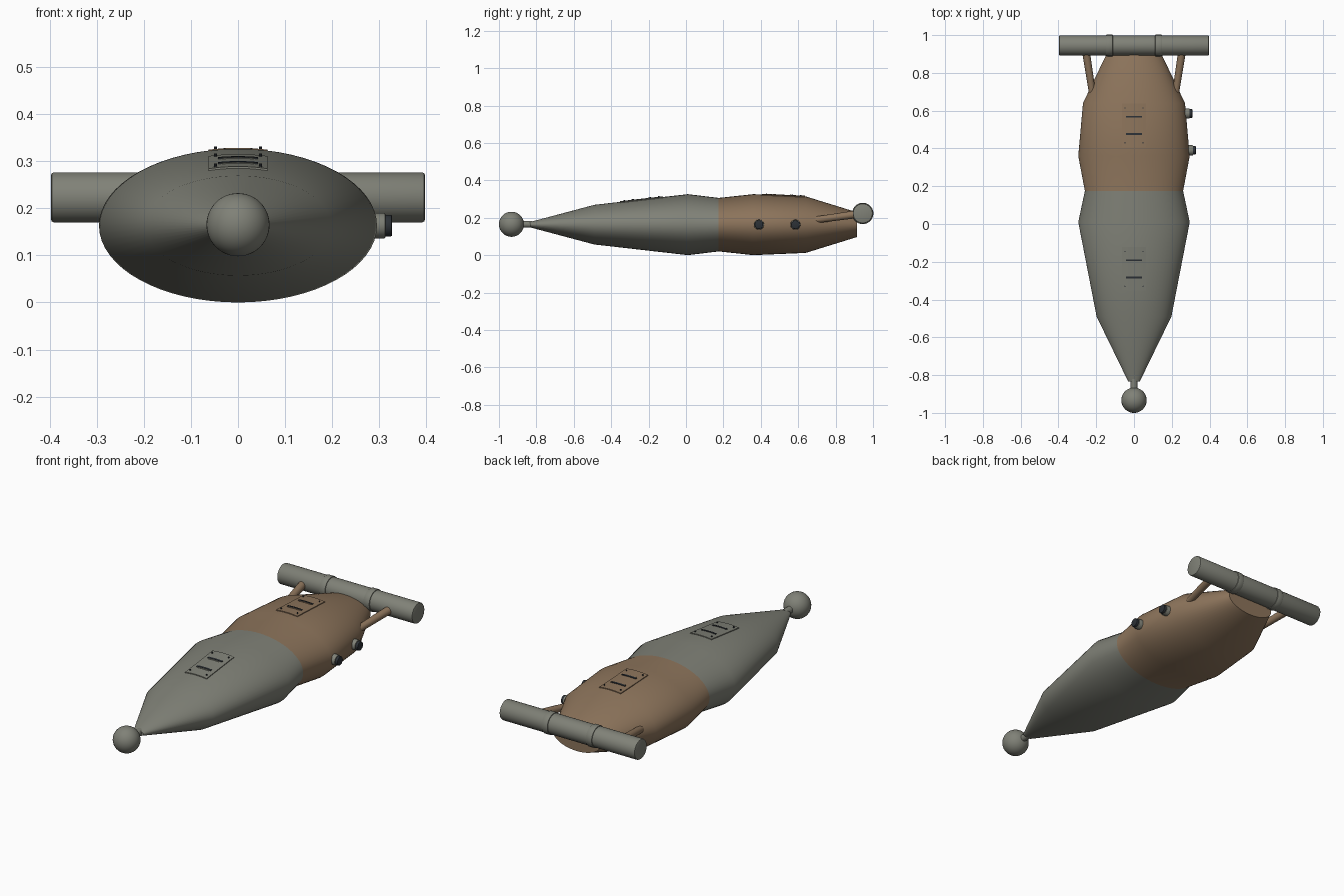
import bpy, bmesh, math
from mathutils import Vector

if "Cube" in bpy.data.objects:
    bpy.data.objects.remove(bpy.data.objects["Cube"])

ZC = 0.163  # height of the hull axis


def material(name, rgb):
    m = bpy.data.materials.new(name)
    m.use_nodes = True
    m.diffuse_color = (*rgb, 1)
    m.node_tree.nodes["Principled BSDF"].inputs["Base Color"].default_value = (*rgb, 1)
    return m


GREY = material("grey green metal", (0.215, 0.22, 0.185))
BROWN = material("brown metal", (0.265, 0.175, 0.105))
DARK = material("dark glass", (0.025, 0.03, 0.036))

# Hull stations: y, half width, half height
STATIONS = [(-0.835, 0.03, 0.014), (-0.49, 0.198, 0.106), (0.01, 0.295, 0.163),
            (0.175, 0.26, 0.143), (0.36, 0.295, 0.163), (0.64, 0.27, 0.151),
            (0.915, 0.138, 0.066)]


def hull_z(x, y):
    """Height of the upper hull surface."""
    for (y0, w0, h0), (y1, w1, h1) in zip(STATIONS, STATIONS[1:]):
        if y0 <= y <= y1:
            t = (y - y0) / (y1 - y0)
            w, h = w0 + t * (w1 - w0), h0 + t * (h1 - h0)
            return ZC + h * math.sqrt(max(0, 1 - (x / w) ** 2))


def finish(name, bm, *mats):
    bmesh.ops.recalc_face_normals(bm, faces=bm.faces)
    me = bpy.data.meshes.new(name)
    bm.to_mesh(me)
    bm.free()
    ob = bpy.data.objects.new(name, me)
    for m in mats:
        me.materials.append(m)
    bpy.context.collection.objects.link(ob)
    bpy.ops.object.select_all(action='DESELECT')
    ob.select_set(True)
    bpy.context.view_layer.objects.active = ob
    bpy.ops.object.shade_smooth_by_angle()
    return ob


def rod(name, a, b, r, mat, bevel=0.0, sides=32, r2=None):
    a, b = Vector(a), Vector(b)
    bm = bmesh.new()
    bmesh.ops.create_cone(bm, cap_ends=True, segments=sides, radius1=r,
                          radius2=r if r2 is None else r2, depth=(b - a).length)
    if bevel:
        rims = [e for e in bm.edges if any(len(f.verts) > 4 for f in e.link_faces)]
        bmesh.ops.bevel(bm, geom=rims, offset=bevel, segments=2, affect='EDGES', profile=0.5)
    turn = (b - a).to_track_quat('Z', 'Y').to_matrix().to_4x4()
    bmesh.ops.transform(bm, matrix=turn, verts=bm.verts)
    bmesh.ops.translate(bm, vec=(a + b) / 2, verts=bm.verts)
    return finish(name, bm, mat)


def hull_plate(name, y0, y1, half, low, high, mat, cols=10):
    """Closed plate that follows the curve of the upper hull."""
    bm = bmesh.new()
    layers = []
    for lift in (low, high):
        layers.append([[bm.verts.new((x, y, hull_z(x, y) + lift)) for y in (y0, y1)]
                       for x in (half * (2 * i / cols - 1) for i in range(cols + 1))])
    bot, top = layers
    for i in range(cols):
        for g in layers:
            bm.faces.new((g[i][0], g[i + 1][0], g[i + 1][1], g[i][1]))
        for k in (0, 1):
            bm.faces.new((bot[i][k], bot[i + 1][k], top[i + 1][k], top[i][k]))
    for i in (0, cols):
        bm.faces.new((bot[i][0], bot[i][1], top[i][1], top[i][0]))
    return finish(name, bm, mat)


# Hull: lofted ellipses, grey ahead of the waist and brown behind it
bm = bmesh.new()
N = 64
rings = []
for y, w, h in STATIONS:
    angles = [2 * math.pi * i / N for i in range(N)]
    rings.append([bm.verts.new((w * math.cos(a), y, ZC + h * math.sin(a))) for a in angles])
for r0, r1 in zip(rings, rings[1:]):
    for i in range(N):
        bm.faces.new((r0[i], r0[(i + 1) % N], r1[(i + 1) % N], r1[i]))
bm.faces.new(rings[0])
bm.faces.new(rings[-1])
for f in bm.faces:
    f.material_index = 1 if f.calc_center_median().y > STATIONS[3][0] else 0
finish("hull", bm, GREY, BROWN)

# Nose ball on a short stem
bm = bmesh.new()
bmesh.ops.create_uvsphere(bm, u_segments=40, v_segments=24, radius=0.067)
bmesh.ops.translate(bm, vec=(0, -0.933, ZC + 0.002), verts=bm.verts)
finish("nose_ball", bm, GREY)
rod("nose_stem", (0, -0.9, ZC + 0.002), (0, -0.82, ZC + 0.002), 0.018, GREY)

# Rear cross tube with two clamp bands
TY, TZ = 0.945, 0.223
rod("cross_tube", (-0.397, TY, TZ), (0.397, TY, TZ), 0.053, GREY, 0.006, 48)
for side, label in ((1, "left"), (-1, "right")):
    x = side * 0.13
    rod(label + "_tube_band", (x - 0.018, TY, TZ), (x + 0.018, TY, TZ), 0.057, GREY, 0.003, 48)
    # Struts that carry the tube
    rod(label + "_strut", (side * 0.22, 0.69, 0.188), (side * 0.257, 0.93, 0.221), 0.018,
        BROWN, 0.0, 24, 0.021)

# Portholes on the left flank
for label, y, x in (("front", 0.39, 0.293), ("rear", 0.585, 0.275)):
    rod(label + "_porthole_rim", (x - 0.04, y, ZC), (x + 0.02, y, ZC), 0.027, GREY, 0.003)
    rod(label + "_porthole_lens", (x + 0.015, y, ZC), (x + 0.034, y, ZC), 0.023, DARK, 0.003)

# Top hatches: curved panel, two dark slots, four corner pins
for label, yc, mat in (("front", -0.238, GREY), ("rear", 0.522, BROWN)):
    hull_plate(label + "_hatch", yc - 0.115, yc + 0.115, 0.063, -0.004, 0.004, mat)
    for n, dy in (("fore", -0.046), ("aft", 0.046)):
        y = yc + dy
        hull_plate(f"{label}_hatch_{n}_slot", y - 0.005, y + 0.005, 0.042, 0.0, 0.007, DARK)
        hull_plate(f"{label}_hatch_{n}_lip", y - 0.011, y - 0.006, 0.034, 0.0, 0.006, mat)
        for s, side in ((1, "left"), (-1, "right")):
            px, py = s * 0.048, yc + 2 * dy
            z = hull_z(px, py)
            rod(f"{label}_hatch_{n}_{side}_pin", (px, py, z - 0.002), (px, py, z + 0.01),
                0.0035, DARK, 0.0, 10)
